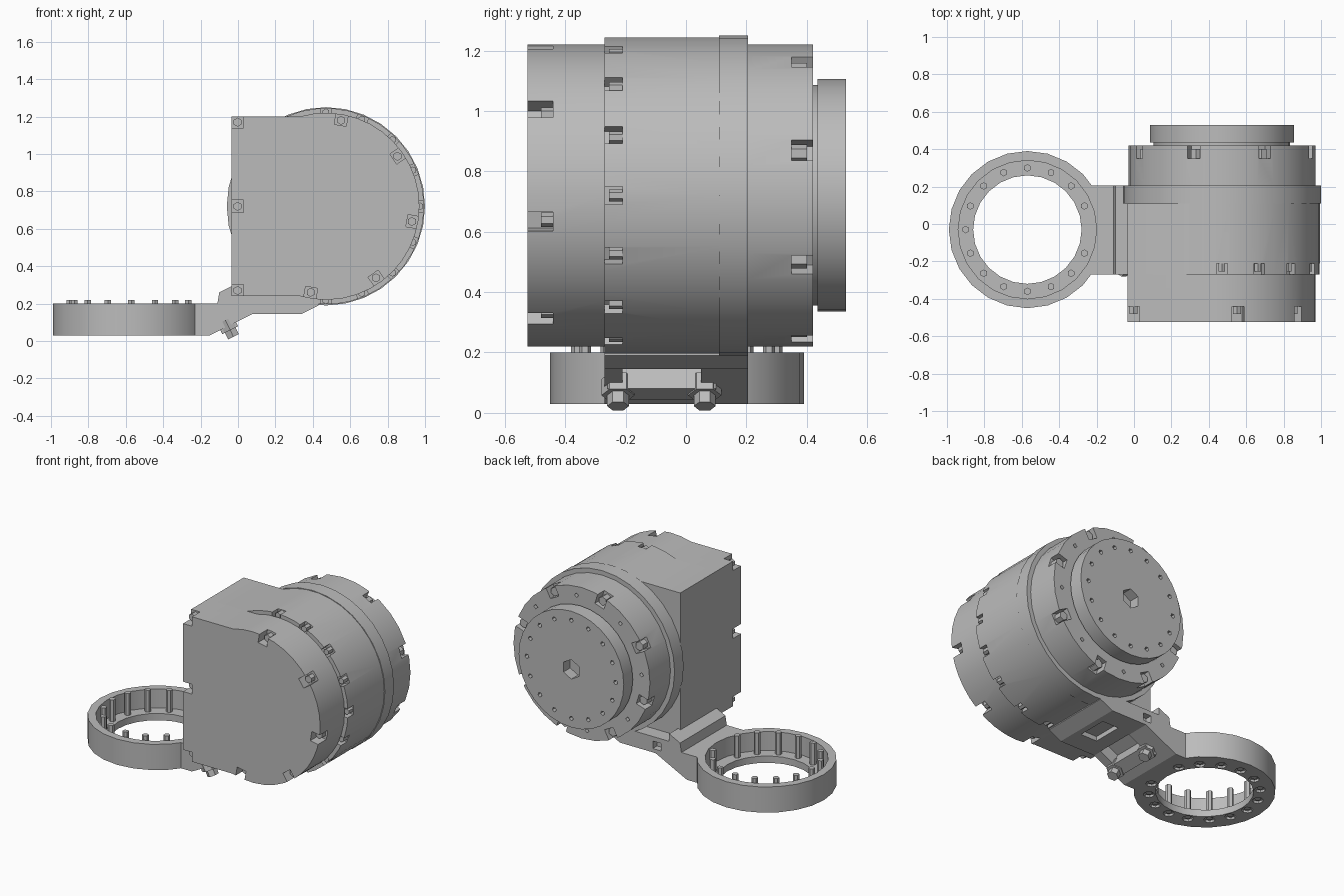
import bpy, bmesh
from math import sin, cos, asin, radians, pi, tau
from mathutils import Matrix, Vector

if "Cube" in bpy.data.objects:
    bpy.data.objects.remove(bpy.data.objects["Cube"])

metal = bpy.data.materials.new("plain grey metal")
metal.use_nodes = True
GREY = (0.5, 0.5, 0.5, 1)
metal.diffuse_color = GREY
metal.node_tree.nodes["Principled BSDF"].inputs["Base Color"].default_value = GREY

CX, CZ = 0.47, 0.72          # main axis of the drive
RX, RY = -0.57, -0.03        # centre of the mounting ring
ALONG_Y = Matrix.Rotation(-pi / 2, 4, 'X')


def finish(name, bm):
    bmesh.ops.recalc_face_normals(bm, faces=bm.faces)
    mesh = bpy.data.meshes.new(name)
    bm.to_mesh(mesh)
    bm.free()
    obj = bpy.data.objects.new(name, mesh)
    bpy.context.collection.objects.link(obj)
    mesh.materials.append(metal)
    return obj


def prism(name, pts, y0, y1):
    """Extrude an x-z outline along y."""
    bm = bmesh.new()
    face = bm.faces.new([bm.verts.new((x, y0, z)) for x, z in pts])
    ext = bmesh.ops.extrude_face_region(bm, geom=[face])
    verts = [v for v in ext["geom"] if isinstance(v, bmesh.types.BMVert)]
    bmesh.ops.translate(bm, verts=verts, vec=(0, y1 - y0, 0))
    return finish(name, bm)


def box(bm, at, size, turn=0):
    m = Matrix.Translation(at) @ Matrix.Rotation(turn, 4, 'Y') @ Matrix.Diagonal((*size, 1))
    bmesh.ops.create_cube(bm, size=1, matrix=m)


def rod(bm, at, radius, length, sides, rot=ALONG_Y):
    bmesh.ops.create_cone(bm, cap_ends=True, segments=sides, radius1=radius, radius2=radius,
                          depth=length, matrix=Matrix.Translation(at) @ rot)


def cut(obj, bm):
    cutter = finish("cutter", bm)
    cutter.hide_render = True
    mod = obj.modifiers.new("cut", 'BOOLEAN')
    mod.operation, mod.solver, mod.object = 'DIFFERENCE', 'EXACT', cutter
    bpy.context.view_layer.objects.active = obj
    bpy.ops.object.modifier_apply(modifier=mod.name)
    bpy.data.objects.remove(cutter)


def polar(deg, r, y):
    a = radians(deg)
    return Vector((CX + r * cos(a), y, CZ + r * sin(a)))


def disc(name, r, y0, y1, sides=32):
    return prism(name, [(CX + r * cos(tau * i / sides), CZ + r * sin(tau * i / sides))
                        for i in range(sides)], y0, y1)


def d_outline(r, steps=24):
    """Rounded on the +x side, square on the -x side."""
    a = pi - asin(0.48 / r)
    arc = [a - 2 * a * i / steps for i in range(steps + 1)]
    return [(-0.035, 0.24), (-0.035, 1.2)] + [(CX + r * cos(t), CZ + r * sin(t)) for t in arc]


# Housing: front cover, body, collar, rear case, output flange
cover = prism("front_cover", d_outline(0.5), -0.525, -0.27)
body = prism("main_body", d_outline(0.525), -0.27, 0.11)
collar = disc("body_collar", 0.53, 0.11, 0.205)
rear = disc("rear_case", 0.5, 0.205, 0.42)
neck = disc("output_neck", 0.365, 0.42, 0.437)
flange = disc("output_flange", 0.385, 0.435, 0.53)

# Screw notches around the front cover
notches, screws = bmesh.new(), bmesh.new()
for deg in range(-100, 81, 45):
    box(notches, polar(deg, 0.49, -0.49), (0.1, 0.1, 0.065), -radians(deg))
    rod(screws, polar(deg, 0.467, -0.455), 0.024, 0.05, 6)
for z in (0.27, 0.72, 1.17):
    box(notches, (-0.015, -0.49, z), (0.09, 0.1, 0.065))
    rod(screws, (-0.002, -0.455, z), 0.024, 0.05, 6)
cut(cover, notches)

# Screw notches on the body rim
notches = bmesh.new()
for i in range(-4, 5):
    deg = i * 22.5
    box(notches, polar(deg, 0.52, -0.25), (0.08, 0.08, 0.06), -radians(deg))
    rod(screws, polar(deg, 0.503, -0.23), 0.02, 0.05, 6)
cut(body, notches)

# Screw notches and small holes on the rear case
notches = bmesh.new()
for i in range(8):
    deg = 17.5 + i * 45
    box(notches, polar(deg, 0.485, 0.40), (0.11, 0.1, 0.07), -radians(deg))
    rod(screws, polar(deg, 0.46, 0.37), 0.03, 0.06, 6)
    rod(notches, polar(deg + 22.5, 0.44, 0.42), 0.015, 0.06, 4)
cut(rear, notches)
housing_screws = finish("housing_screws", screws)

# Output flange bolt circle and hexagonal centre socket
holes = bmesh.new()
for i in range(16):
    rod(holes, polar(i * 22.5, 0.325, 0.53), 0.015, 0.06, 5)
rod(holes, (CX, 0.53, CZ), 0.065, 0.14, 6)
cut(flange, holes)

# Mounting ring, revolved from a stepped section
section = [(0.29, 0.03), (0.42, 0.03), (0.42, 0.2), (0.37, 0.2), (0.37, 0.075), (0.29, 0.075)]
bm = bmesh.new()
SIDES = 24
loops = [[bm.verts.new((RX + r * cos(tau * i / SIDES), RY + r * sin(tau * i / SIDES), z))
          for r, z in section] for i in range(SIDES)]
for a, b in zip(loops, loops[1:] + loops[:1]):
    for j in range(len(section)):
        k = (j + 1) % len(section)
        bm.faces.new((a[j], a[k], b[k], b[j]))
ring = finish("mounting_ring", bm)

# Ring screws, pointing up from counterbores underneath
bores, pins = bmesh.new(), bmesh.new()
for i in range(1, 16):
    a = tau * i / 16
    x, y = RX + 0.33 * cos(a), RY + 0.33 * sin(a)
    rod(bores, (x, y, 0.03), 0.034, 0.03, 8, Matrix())
    rod(pins, (x, y, 0.13), 0.02, 0.18, 6, Matrix())
cut(ring, bores)
ring_screws = finish("ring_screws", pins)

# Bracket arm joining the ring to the housing
arm = prism("bracket_arm", [(-0.3, 0.03), (-0.15, 0.03), (0.08, 0.145), (0.34, 0.145),
                            (0.43, 0.19), (0.43, 0.25), (-0.02, 0.25), (-0.02, 0.3),
                            (-0.10, 0.26), (-0.11, 0.2), (-0.3, 0.2)], -0.27, 0.205)
bm = bmesh.new()
rod(bm, (RX, RY, 0.12), 0.4, 0.4, SIDES, Matrix())
box(bm, (0.07, 0.2, 0.195), (0.06, 0.08, 0.05))
box(bm, (0.03, -0.08, 0.13), (0.11, 0.26, 0.14), -0.46)
box(bm, (0.24, -0.03, 0.15), (0.12, 0.2, 0.05))
cut(arm, bm)

# Clamp bar with two bolts on the sloping underside
tilt = Matrix.Rotation(pi - 0.46, 4, 'Y')
down = Vector((sin(0.46), 0, -cos(0.46)))
bm = bmesh.new()
spot = Vector((-0.055, -0.08, 0.085))
box(bm, spot, (0.085, 0.36, 0.05), -0.46)
clamp_bar = finish("clamp_bar", bm)
bm = bmesh.new()
for y in (-0.225, 0.062):
    at = Vector((spot.x, y, spot.z))
    rod(bm, at, 0.055, 0.06, 6, tilt)
    rod(bm, at + down * 0.045, 0.036, 0.05, 6, tilt)
clamp_bolts = finish("clamp_bolts", bm)

# Smooth the rounded shells, keep edges crisp
bpy.ops.object.select_all(action='DESELECT')
for obj in (cover, body, collar, rear, neck, flange, ring):
    obj.select_set(True)
    bpy.context.view_layer.objects.active = obj
bpy.ops.object.shade_smooth_by_angle(angle=radians(25))
